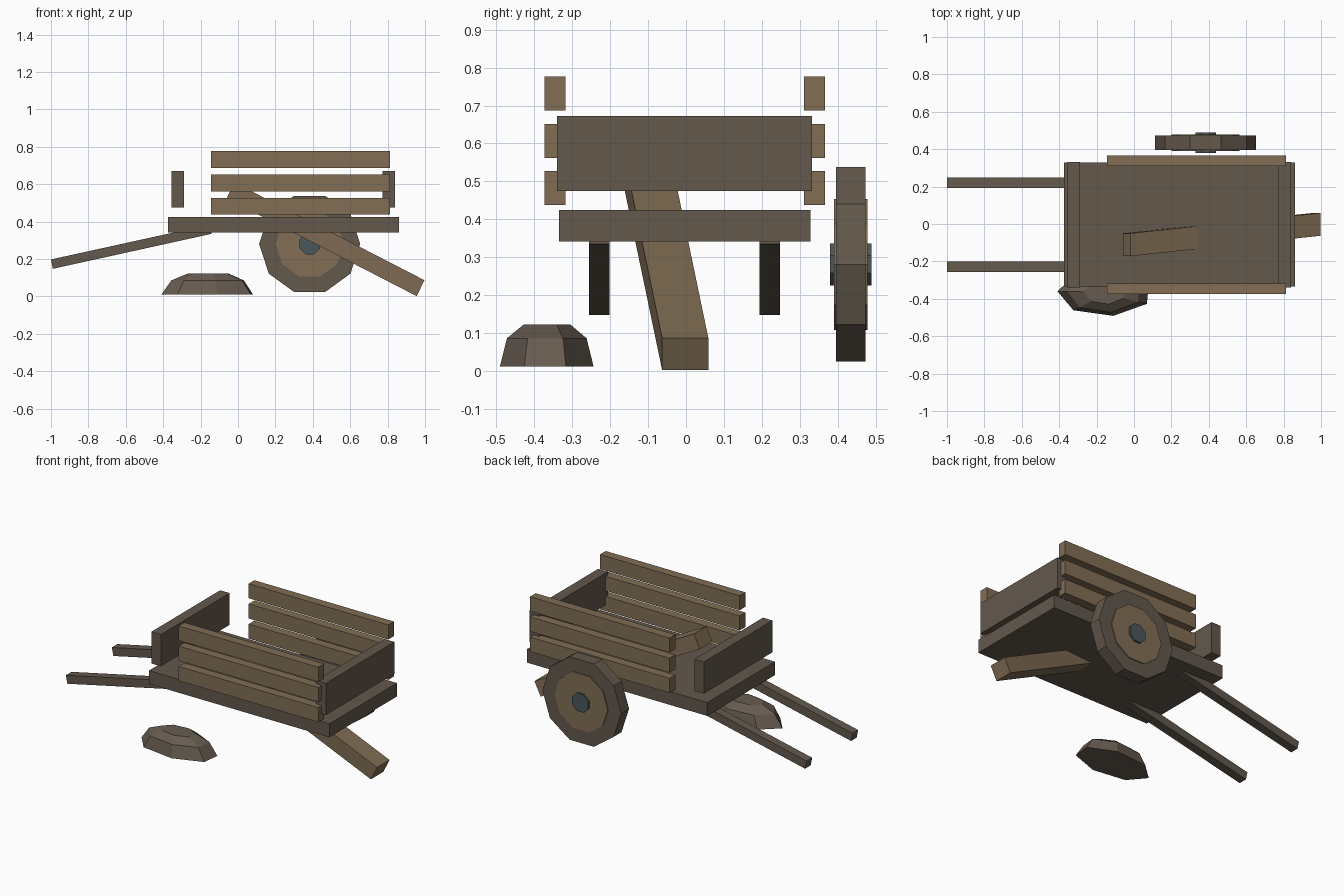
import bpy, bmesh
from math import sin, cos, pi, radians

if "Cube" in bpy.data.objects:
    bpy.data.objects.remove(bpy.data.objects["Cube"])


def material(name, rgb):
    m = bpy.data.materials.new(name)
    m.diffuse_color = (*rgb, 1)
    m.use_nodes = True
    m.node_tree.nodes["Principled BSDF"].inputs["Base Color"].default_value = m.diffuse_color
    return m


DARK = material("dark_wood", (0.125, 0.098, 0.073))
LIGHT = material("light_wood", (0.22, 0.155, 0.09))
METAL = material("iron", (0.07, 0.095, 0.105))
STONE = material("stone", (0.135, 0.105, 0.08))


def loft(name, rings, mat):
    """Skin a closed, capped solid through rings of equal length."""
    bm = bmesh.new()
    loops = [[bm.verts.new(p) for p in ring] for ring in rings]
    n = len(loops[0])
    for a, b in zip(loops, loops[1:]):
        for i in range(n):
            j = (i + 1) % n
            bm.faces.new((a[i], a[j], b[j], b[i]))
    bm.faces.new(loops[0])
    bm.faces.new(loops[-1])
    bmesh.ops.recalc_face_normals(bm, faces=bm.faces)
    mesh = bpy.data.meshes.new(name)
    bm.to_mesh(mesh)
    bm.free()
    mesh.materials.append(mat)
    ob = bpy.data.objects.new(name, mesh)
    bpy.context.collection.objects.link(ob)
    return ob


def beam(name, profile, y_start, y_end, width, mat):
    """Beam from an xz side profile; the first two corners form the start end."""
    ys = (y_start, y_start, y_end, y_end)
    rings = [[(x, y + s * width / 2, z) for (x, z), y in zip(profile, ys)]
             for s in (-1, 1)]
    return loft(name, rings, mat)


def box(name, x, y, z, mat):
    profile = [(x[0], z[0]), (x[0], z[1]), (x[1], z[1]), (x[1], z[0])]
    mid = (y[0] + y[1]) / 2
    return beam(name, profile, mid, mid, y[1] - y[0], mat)


def disc(name, centre, radius, y, sides, mat, turn=0):
    ang = [2 * pi * i / sides + turn for i in range(sides)]
    rings = [[(centre[0] + radius * cos(a), yy, centre[1] + radius * sin(a))
              for a in ang] for yy in y]
    return loft(name, rings, mat)


# Bed and end boards
box("bed", (-0.375, 0.86), (-0.335, 0.328), (0.341, 0.424), DARK)
box("front_board", (-0.355, -0.29), (-0.34, 0.332), (0.475, 0.672), DARK)
box("tail_board", (0.773, 0.84), (-0.34, 0.332), (0.475, 0.672), DARK)

# Three slats on each side
for side, y in (("near", (-0.374, -0.318)), ("far", (0.311, 0.367))):
    for i in range(3):
        z = 0.437 + 0.125 * i
        box(f"{side}_slat_{i + 1}", (-0.145, 0.812), y, (z, z + 0.09), LIGHT)

# Pair of sloping handles
handle = [(-0.99, 0.148), (-1.0, 0.198), (-0.152, 0.384), (-0.141, 0.335)]
for side, y in (("near", -0.229), ("far", 0.221)):
    beam(f"{side}_handle", handle, y, y, 0.055, DARK)

# Single remaining wheel
axle = (0.383, 0.281)
disc("wheel_rim", axle, 0.27, (0.396, 0.473), 10, DARK)
disc("wheel_disc", axle, 0.182, (0.39, 0.479), 10, LIGHT)
disc("wheel_hub", axle, 0.06, (0.38, 0.49), 8, METAL, pi / 8)

# Loose plank propping the bed
plank = [(-0.06, 0.525), (-0.02, 0.61), (0.997, 0.087), (0.955, 0.002)]
beam("loose_plank", plank, -0.111, -0.002, 0.122, LIGHT)

# Seven-sided stone
rings = []
for sx, sy, z in ((1, 1, 0.011), (0.79, 0.85, 0.086), (0.45, 0.5, 0.122)):
    rings.append([(-0.155 + 0.255 * sx * cos(a), -0.366 + 0.127 * sy * sin(a), z)
                  for a in (radians(177) + 2 * pi * i / 7 for i in range(7))])
loft("stone", rings, STONE)
